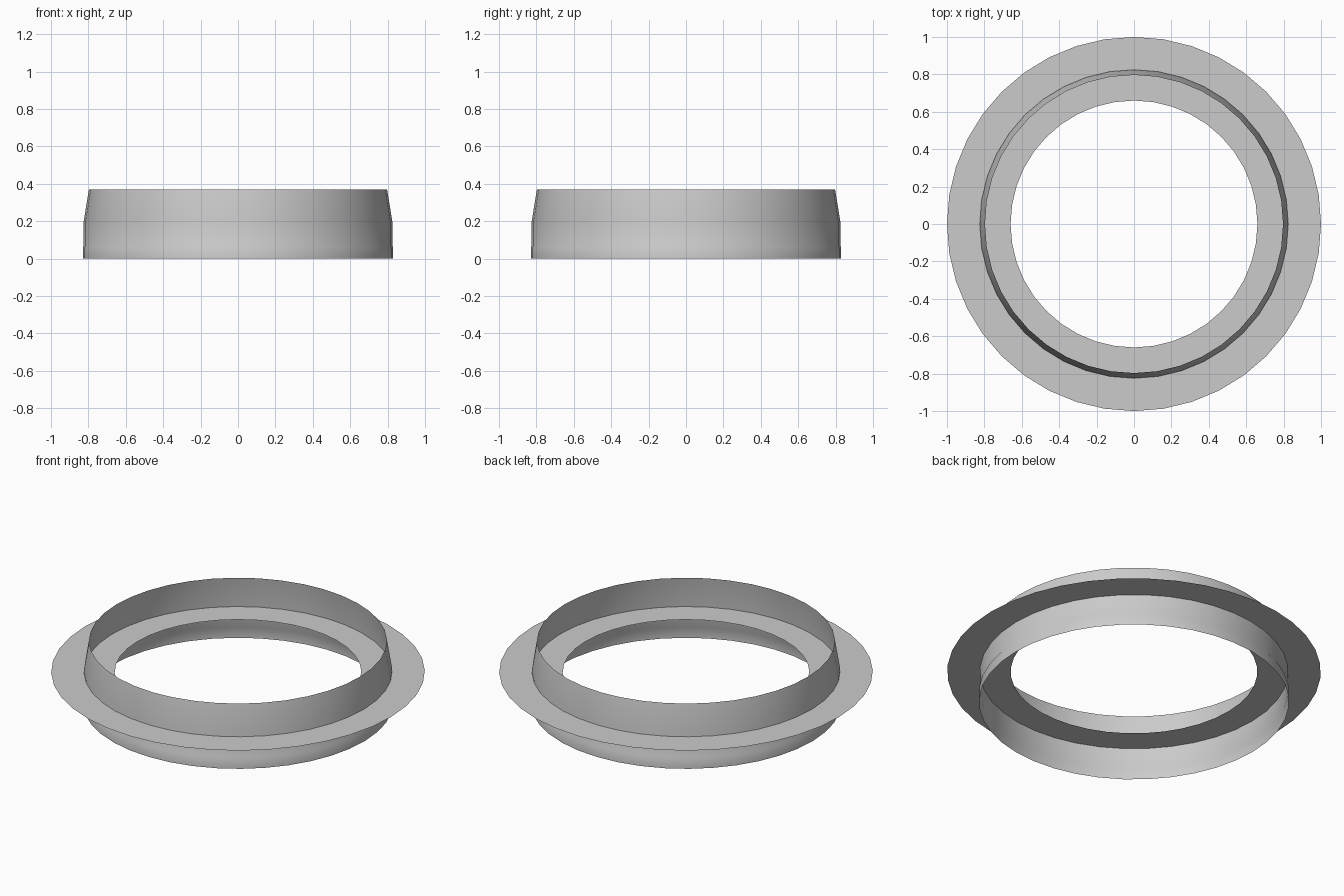
import bpy, bmesh
from math import sin, cos, pi

if "Cube" in bpy.data.objects:
    bpy.data.objects.remove(bpy.data.objects["Cube"])

SIDES = 40


def lathe(name, profile, smooth=True):
    """Open sheet swept round z from (radius, height) points."""
    bm = bmesh.new()
    rings = []
    for r, z in profile:
        rings.append([bm.verts.new((r * cos(2 * pi * i / SIDES),
                                    r * sin(2 * pi * i / SIDES), z))
                      for i in range(SIDES)])
    for a, b in zip(rings, rings[1:]):
        for i in range(SIDES):
            j = (i + 1) % SIDES
            face = bm.faces.new((a[i], a[j], b[j], b[i]))
            face.smooth = smooth
    mesh = bpy.data.meshes.new(name)
    bm.to_mesh(mesh)
    bm.free()
    obj = bpy.data.objects.new(name, mesh)
    bpy.context.collection.objects.link(obj)
    return obj


# Thin upright band, straight below and tapering above the flange
lathe("band", [(0.83, 0.0), (0.83, 0.06), (0.825, 0.07), (0.825, 0.2), (0.797, 0.37)])

# Paper-thin flat flange crossing the band at mid height
lathe("flange", [(1.0, 0.187), (0.66, 0.187)], smooth=False)
